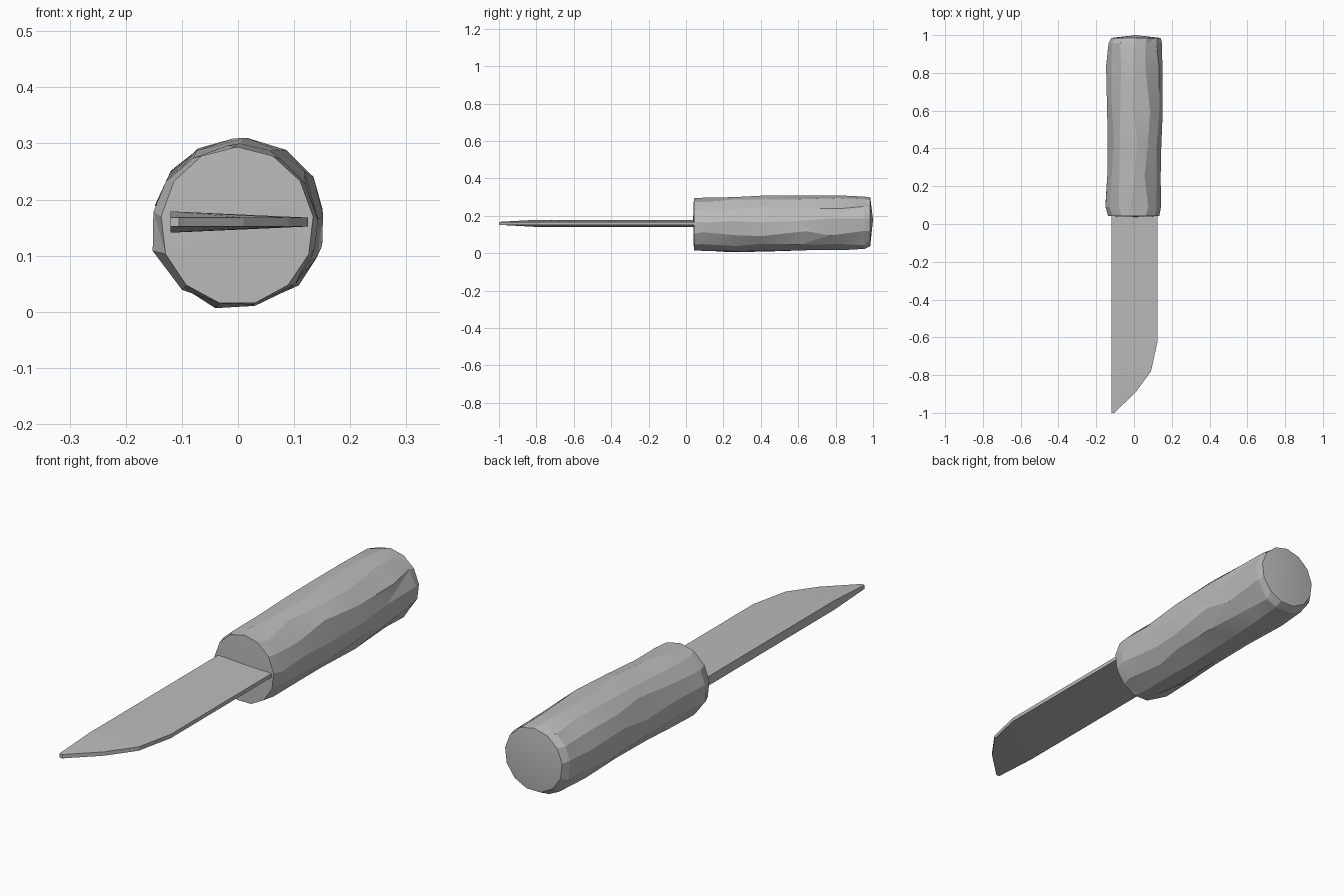
import bpy, bmesh, math, random

cube = bpy.data.objects.get("Cube")
if cube:
    bpy.data.objects.remove(cube, do_unlink=True)

random.seed(4)

steel = bpy.data.materials.new("plain_grey")
GREY = (0.5, 0.5, 0.5, 1)
steel.use_nodes = True
steel.diffuse_color = GREY
steel.node_tree.nodes["Principled BSDF"].inputs["Base Color"].default_value = GREY


def finish(name, bm):
    bmesh.ops.recalc_face_normals(bm, faces=bm.faces)
    mesh = bpy.data.meshes.new(name)
    bm.to_mesh(mesh)
    bm.free()
    mesh.materials.append(steel)
    obj = bpy.data.objects.new(name, mesh)
    bpy.context.collection.objects.link(obj)
    return obj


# Blade: single-edged outline (x, y, half thickness), thick along the spine
MID = 0.16
outline = [(-0.12, 0.12, 0.019), (-0.12, -0.8, 0.019), (-0.12, -1, 0.008),
           (-0.105, -1, 0.008), (0.01, -0.89, 0.008), (0.09, -0.78, 0.008),
           (0.125, -0.62, 0.008), (0.125, 0.12, 0.008)]
bm = bmesh.new()
top = [bm.verts.new((x, y, MID + t)) for x, y, t in outline]
low = [bm.verts.new((x, y, MID - t)) for x, y, t in outline]
for side in (top, low):
    bm.faces.new((side[0], side[1], side[6], side[7]))
    bm.faces.new((side[1], side[5], side[6]))
    bm.faces.new((side[1], side[4], side[5]))
    bm.faces.new((side[1], side[2], side[3], side[4]))
for i in range(len(top)):
    j = (i + 1) % len(top)
    bm.faces.new((top[i], top[j], low[j], low[i]))
finish("blade", bm)

# Handle: whittled grip lofted through rings (y, left, right, bottom, top)
SIDES = 13
rings = [(0.042, -0.138, 0.135, 0.012, 0.294),
         (0.09, -0.157, 0.147, 0.01, 0.296),
         (0.25, -0.145, 0.142, 0.004, 0.298),
         (0.42, -0.141, 0.148, 0.006, 0.31),
         (0.62, -0.147, 0.156, 0.01, 0.313),
         (0.8, -0.148, 0.153, 0.013, 0.309),
         (0.955, -0.142, 0.15, 0.017, 0.305),
         (0.985, -0.122, 0.142, 0.035, 0.298)]
bm = bmesh.new()
loops = []
for k, (y, x0, x1, z0, z1) in enumerate(rings):
    inner = 0 < k < len(rings) - 1
    loop = []
    for i in range(SIDES):
        a = math.tau * (i + 0.25) / SIDES
        if inner:
            a += random.uniform(-0.09, 0.09)
        r = random.uniform(0.97, 1.02) if inner else 1
        dy = random.uniform(-0.04, 0.04) if 1 < k < len(rings) - 2 else 0
        loop.append(bm.verts.new(((x0 + x1) / 2 + r * math.cos(a) * (x1 - x0) / 2, y + dy,
                                  max(0, (z0 + z1) / 2 + r * math.sin(a) * (z1 - z0) / 2))))
    loops.append(loop)
for a, b in zip(loops, loops[1:]):
    for i in range(SIDES):
        j = (i + 1) % SIDES
        if random.random() < 0.5:
            tris = ((a[i], a[j], b[j]), (a[i], b[j], b[i]))
        else:
            tris = ((a[i], a[j], b[i]), (a[j], b[j], b[i]))
        for t in tris:
            bm.faces.new(t)
# Slightly domed ends
for loop, y in ((loops[0], 0.038), (loops[-1], 1.0)):
    hub = bm.verts.new((0.01, y, 0.18))
    for i in range(SIDES):
        bm.faces.new((loop[i], loop[(i + 1) % SIDES], hub))
handle = finish("handle", bm)
bpy.context.view_layer.objects.active = handle
handle.select_set(True)
bpy.ops.object.shade_smooth_by_angle(angle=math.radians(12))
